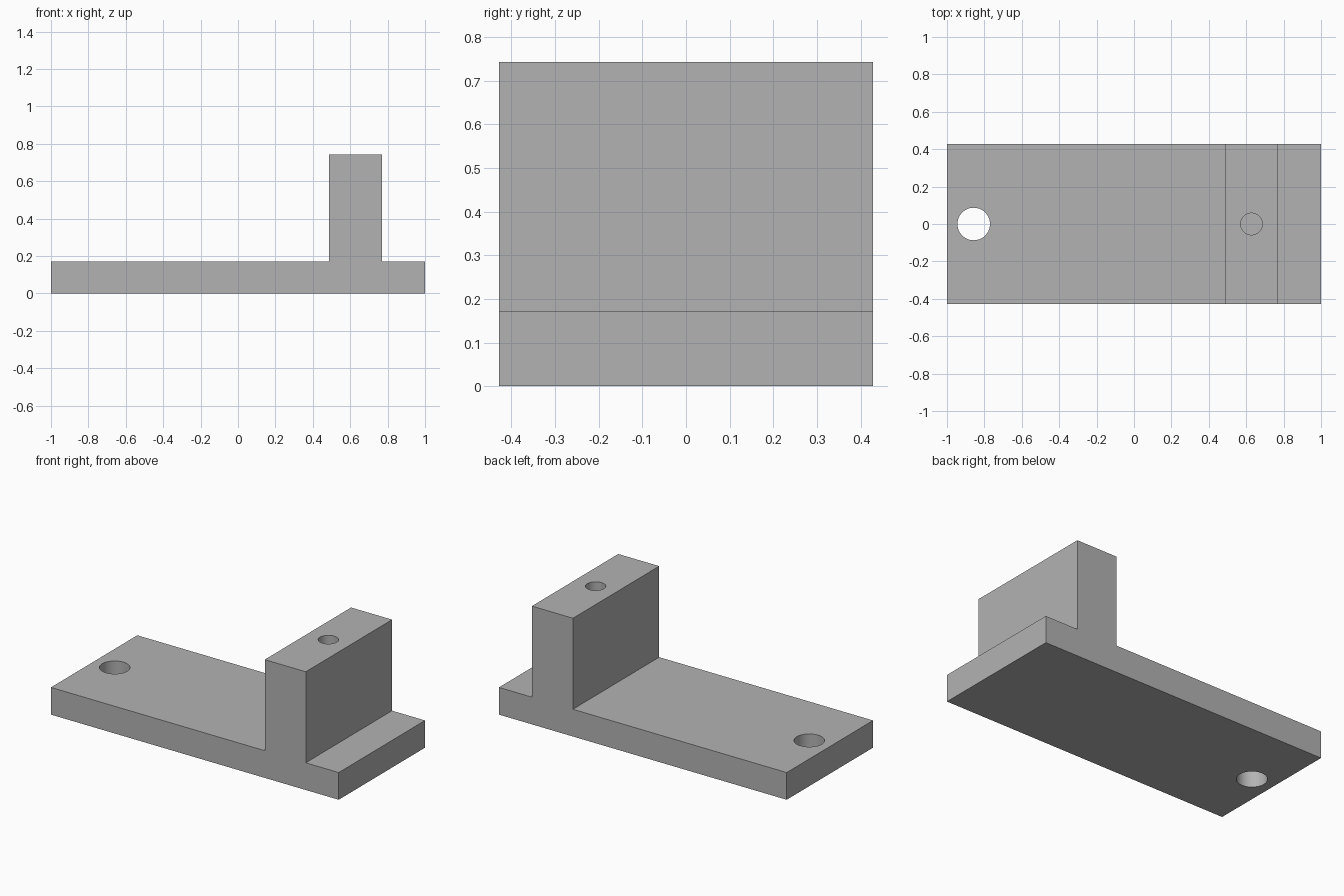
import bpy
import bmesh
import math

if "Cube" in bpy.data.objects:
    bpy.data.objects.remove(bpy.data.objects["Cube"], do_unlink=True)

LENGTH, WIDTH = 2.0, 0.857
BASE_TOP, POST_TOP = 0.171, 0.743
POST_BACK, POST_FRONT = 0.486, 0.771

grey = bpy.data.materials.new("plain grey")
grey.use_nodes = True
grey.diffuse_color = (0.45, 0.45, 0.45, 1)
grey.node_tree.nodes["Principled BSDF"].inputs["Base Color"].default_value = grey.diffuse_color


def extrude_profile(name, points, width):
    """Extrude an x-z outline along y, centred on y = 0."""
    bm = bmesh.new()
    face = bm.faces.new([bm.verts.new((x, -width / 2, z)) for x, z in points])
    result = bmesh.ops.extrude_face_region(bm, geom=[face])
    verts = [v for v in result["geom"] if isinstance(v, bmesh.types.BMVert)]
    bmesh.ops.translate(bm, verts=verts, vec=(0, width, 0))
    bmesh.ops.recalc_face_normals(bm, faces=bm.faces)
    mesh = bpy.data.meshes.new(name)
    bm.to_mesh(mesh)
    bm.free()
    mesh.materials.append(grey)
    obj = bpy.data.objects.new(name, mesh)
    bpy.context.collection.objects.link(obj)
    return obj


def drill(target, x, radius, bottom, top):
    """Cut a vertical round hole, then discard the cutter."""
    bpy.ops.mesh.primitive_cylinder_add(
        vertices=64, radius=radius, depth=top - bottom, location=(x, 0, (top + bottom) / 2))
    cutter = bpy.context.object
    cutter.name = "hole_cutter"
    cutter.hide_render = True
    cutter.data.materials.append(grey)
    cut = target.modifiers.new("hole", "BOOLEAN")
    cut.operation = "DIFFERENCE"
    cut.solver = "EXACT"
    cut.object = cutter
    bpy.ops.object.select_all(action="DESELECT")
    target.select_set(True)
    bpy.context.view_layer.objects.active = target
    bpy.ops.object.modifier_apply(modifier=cut.name)
    bpy.data.objects.remove(cutter, do_unlink=True)


# Base plate and upright post as one solid
end = LENGTH / 2
bracket = extrude_profile("bracket", [
    (-end, 0), (end, 0), (end, BASE_TOP), (POST_FRONT, BASE_TOP),
    (POST_FRONT, POST_TOP), (POST_BACK, POST_TOP), (POST_BACK, BASE_TOP), (-end, BASE_TOP),
], WIDTH)

# Through hole in the base, blind hole in the post
drill(bracket, -0.857, 0.087, -0.1, BASE_TOP + 0.1)
drill(bracket, 0.628, 0.058, 0.35, POST_TOP + 0.1)

bpy.ops.object.shade_smooth_by_angle(angle=math.radians(30))
